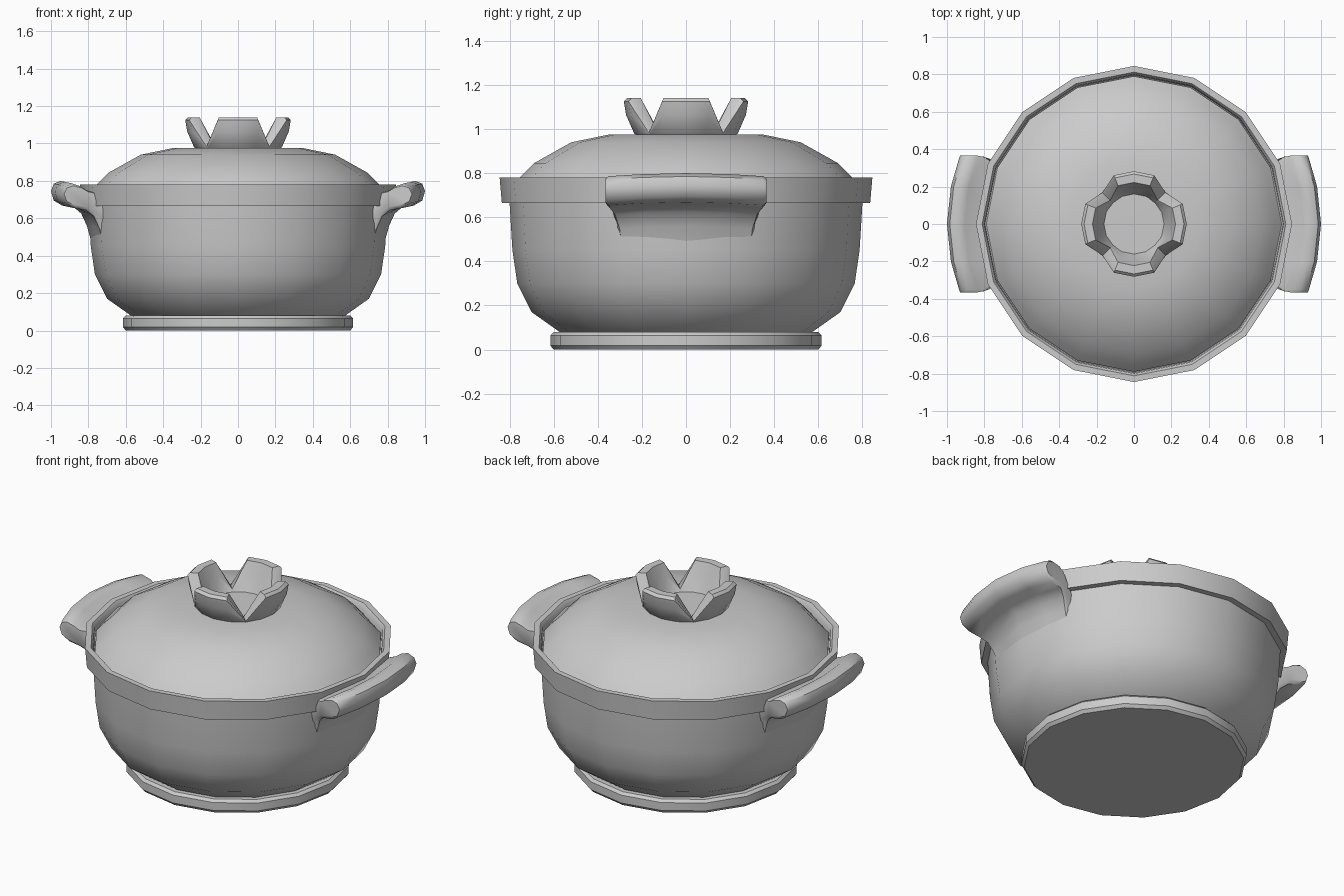
import bpy, bmesh
from math import sin, cos, pi, radians

if "Cube" in bpy.data.objects:
    bpy.data.objects.remove(bpy.data.objects["Cube"])

SIDES = 16


def finish(name, bm, angle=38):
    bmesh.ops.remove_doubles(bm, verts=bm.verts, dist=0.0005)
    bmesh.ops.recalc_face_normals(bm, faces=bm.faces)
    mesh = bpy.data.meshes.new(name)
    bm.to_mesh(mesh)
    bm.free()
    ob = bpy.data.objects.new(name, mesh)
    bpy.context.collection.objects.link(ob)
    bpy.ops.object.select_all(action='DESELECT')
    ob.select_set(True)
    bpy.context.view_layer.objects.active = ob
    bpy.ops.object.shade_smooth_by_angle(angle=radians(angle))
    return ob


def bridge(bm, rings, closed_rows=False):
    # Quads between neighbouring closed rings of equal length
    n = len(rings[0])
    pairs = list(zip(rings, rings[1:]))
    if closed_rows:
        pairs.append((rings[-1], rings[0]))
    for a, b in pairs:
        for i in range(n):
            j = (i + 1) % n
            bm.faces.new((a[i], a[j], b[j], b[i]))


def lathe(name, profile, cap_start=False, cap_end=False):
    bm = bmesh.new()
    rings = [[bm.verts.new((r * cos(2 * pi * k / SIDES), r * sin(2 * pi * k / SIDES), z))
              for k in range(SIDES)] for r, z in profile]
    bridge(bm, rings)
    if cap_start:
        bm.faces.new(rings[0])
    if cap_end:
        bm.faces.new(rings[-1])
    return finish(name, bm)


# Foot disc under the pot
lathe("foot", [(0.60, 0), (0.615, 0.018), (0.615, 0.065), (0.60, 0.08)], True, True)

# Pot body with its raised rim
lathe("pot_body", [(0.565, 0.075), (0.58, 0.085), (0.70, 0.17), (0.765, 0.30), (0.787, 0.45),
                   (0.80, 0.665), (0.835, 0.665), (0.845, 0.78), (0.812, 0.78),
                   (0.80, 0.765), (0.795, 0.72), (0.76, 0.71)], True, True)

# Domed lid
lathe("lid", [(0.79, 0.715), (0.79, 0.74), (0.755, 0.78), (0.69, 0.845), (0.52, 0.94),
              (0.35, 0.975), (0.16, 0.977)], True, True)

# Lid knob: a bowl cut into four petals by V notches on the diagonals
petal = [(0.20, 0.955), (0.235, 0.98), (0.272, 1.065), (0.282, 1.125),
         (0.267, 1.14), (0.222, 1.14), (0.195, 1.07), (0.16, 0.975), (0.15, 0.955)]
notch = [(0.20, 0.955), (0.235, 0.976), (0.238, 0.980), (0.238, 0.983),
         (0.23, 0.985), (0.18, 0.985), (0.17, 0.983), (0.16, 0.978), (0.15, 0.955)]
bm = bmesh.new()
rings = []
for k in range(SIDES):
    a = 2 * pi * k / SIDES
    prof = notch if k % 4 == 2 else petal
    rings.append([bm.verts.new((r * cos(a), r * sin(a), z)) for r, z in prof])
bridge(bm, rings, closed_rows=True)
finish("lid_knob", bm, 35)

# Side handles: one cross-section lofted along the rim, flowing into the body below
section = [(0.775, 0.44), (0.808, 0.56), (0.838, 0.625), (0.875, 0.657), (0.94, 0.668),
           (0.985, 0.695), (1.0, 0.745), (0.985, 0.785), (0.95, 0.80),
           (0.905, 0.785), (0.87, 0.76), (0.80, 0.745), (0.70, 0.70), (0.70, 0.50)]


def handle(name, side):
    bm = bmesh.new()
    rings = []
    for t, shrink in ((-1, 0.8), (-0.96, 1), (-0.55, 1), (0, 1), (0.55, 1), (0.96, 1), (1, 0.8)):
        ring = []
        for x, z in section:
            half = 0.30 + 0.065 * min(1, max(0, (x - 0.79) / 0.09))
            px = x - 0.07 * abs(t) ** (2 if x > 0.85 else 1)
            zc = 0.73 - 0.25 * max(0, 0.88 - x)
            pz = zc + (z - 0.015 * t * t - zc) * shrink
            ring.append(bm.verts.new((side * px, half * t, pz)))
        rings.append(ring)
    bridge(bm, rings)
    bm.faces.new(rings[0])
    bm.faces.new(rings[-1])
    finish(name, bm, 45)


handle("handle_right", 1)
handle("handle_left", -1)
